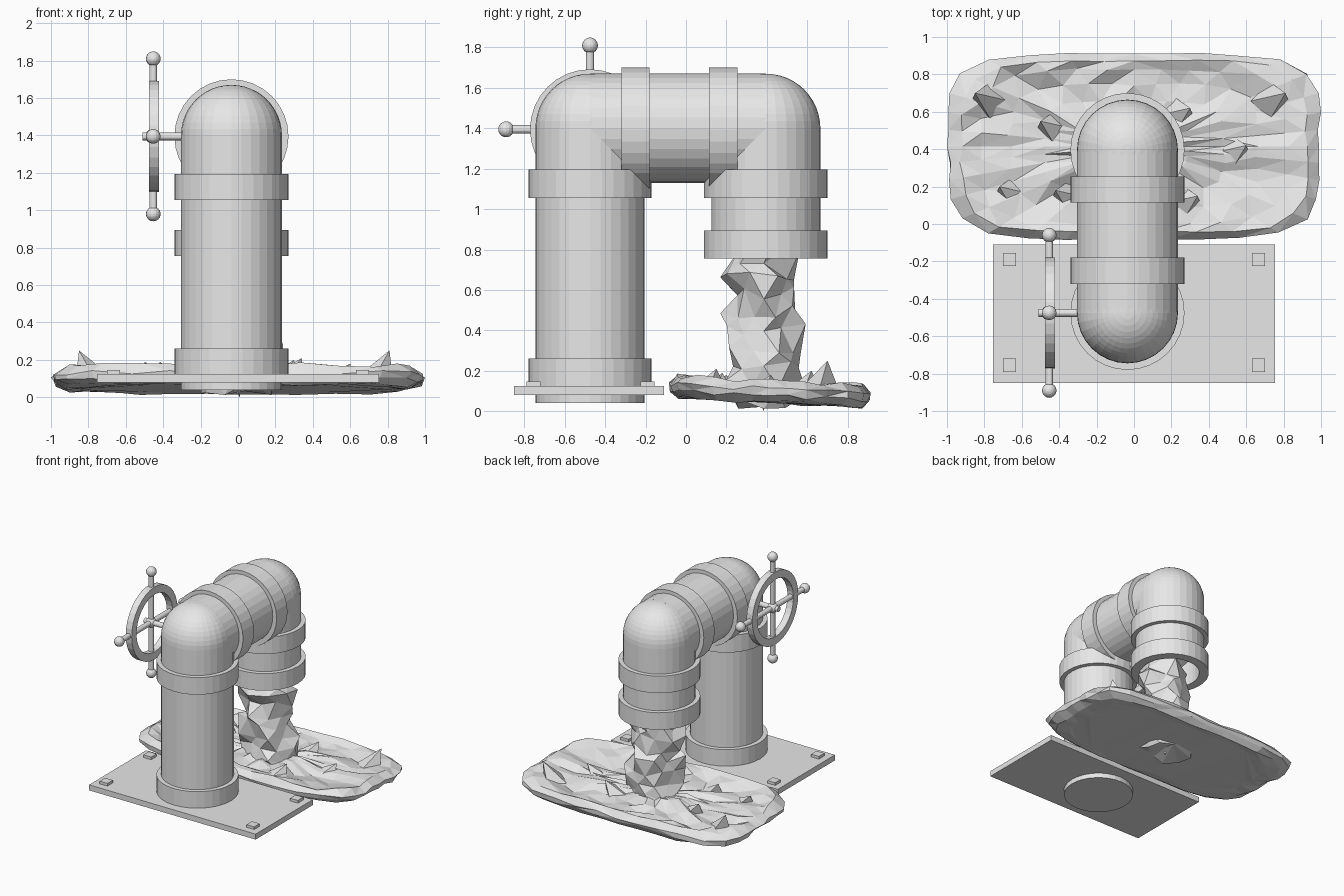
import bpy, bmesh, math, random
from mathutils import Vector

cube = bpy.data.objects.get("Cube")
if cube:
    bpy.data.objects.remove(cube, do_unlink=True)

random.seed(4)
grey = bpy.data.materials.new("light_grey")
grey.use_nodes = True
colour = (0.8, 0.8, 0.8, 1)
grey.diffuse_color = colour
grey.node_tree.nodes["Principled BSDF"].inputs["Base Color"].default_value = colour

PX, FRONT, REAR, TOP, R, COLLAR = -0.035, -0.475, 0.395, 1.4, 0.27, 0.305


def finish(name, bm):
    bmesh.ops.recalc_face_normals(bm, faces=bm.faces)
    mesh = bpy.data.meshes.new(name)
    bm.to_mesh(mesh)
    bm.free()
    mesh.materials.append(grey)
    obj = bpy.data.objects.new(name, mesh)
    bpy.context.collection.objects.link(obj)
    return obj


def rod(name, a, b, radius, sides=32):
    """Capped cylinder between two points."""
    a, b = Vector(a), Vector(b)
    bm = bmesh.new()
    bmesh.ops.create_cone(bm, cap_ends=True, segments=sides, radius1=radius,
                          radius2=radius, depth=(b - a).length)
    obj = finish(name, bm)
    obj.location = (a + b) / 2
    obj.rotation_euler = (b - a).to_track_quat('Z', 'Y').to_euler()
    return obj


def ball(name, centre, radius, u=32, v=24):
    bm = bmesh.new()
    bmesh.ops.create_uvsphere(bm, u_segments=u, v_segments=v, radius=radius)
    obj = finish(name, bm)
    obj.location = centre
    return obj


def box(name, low, high):
    bm = bmesh.new()
    bmesh.ops.create_cube(bm, size=1)
    for v in bm.verts:
        v.co = [low[i] if v.co[i] < 0 else high[i] for i in range(3)]
    return finish(name, bm)


def loft(name, rings, closed=False, triangles=False):
    """Skin a stack of point rings, capped unless the stack loops round."""
    bm = bmesh.new()
    loops = [[bm.verts.new(p) for p in ring] for ring in rings]
    pairs = list(zip(loops, loops[1:]))
    if closed:
        pairs.append((loops[-1], loops[0]))
    else:
        bm.faces.new(loops[0])
        bm.faces.new(loops[-1])
    for a, b in pairs:
        for i in range(len(a)):
            j = (i + 1) % len(a)
            bm.faces.new((a[i], a[j], b[j], b[i]))
    if triangles:
        bmesh.ops.triangulate(bm, faces=bm.faces)
    return finish(name, bm)


def circle(radius, z, sides=32):
    turns = [2 * math.pi * i / sides for i in range(sides)]
    return [(radius * math.cos(t), radius * math.sin(t), z) for t in turns]


def tube(name, outer, inner, low, high):
    return loft(name, [circle(outer, low), circle(outer, high),
                       circle(inner, high), circle(inner, low)], closed=True)


# Base plate and bolts
box("base_plate", (-0.755, -0.85, 0.08), (0.755, -0.11, 0.125))
for x in (-0.665, 0.665):
    for y in (-0.755, -0.19):
        box("bolt", (x - 0.035, y - 0.035, 0.12), (x + 0.035, y + 0.035, 0.147))

# Pipe runs and round elbows
rod("riser_pipe", (PX, FRONT, 0.04), (PX, FRONT, TOP), R)
rod("cross_pipe", (PX, FRONT, TOP), (PX, REAR, TOP), R)
rod("outlet_pipe", (PX, REAR, 1.0), (PX, REAR, TOP), R)
spout = tube("outlet_spout", R, 0.23, 0.77, 1.0)
spout.location = (PX, REAR, 0)
for y in (FRONT, REAR):
    ball("elbow", (PX, y, TOP), R)

# Collars
for y, low, high in ((FRONT, 0.12, 0.26), (FRONT, 1.055, 1.195), (REAR, 1.055, 1.195)):
    rod("upright_collar", (PX, y, low), (PX, y, high), COLLAR)
for low, high in ((-0.32, -0.18), (0.115, 0.255)):
    rod("cross_collar", (PX, low, 1.395), (PX, high, 1.395), COLLAR)
mouth = tube("outlet_collar", COLLAR, 0.23, 0.755, 0.895)
mouth.location = (PX, REAR, 0)

# Valve handwheel with crossed spokes and end knobs
WX, WZ = -0.45, 1.395
wheel = tube("handwheel_rim", 0.297, 0.235, -0.027, 0.027)
wheel.location = (WX, FRONT, WZ)
wheel.rotation_euler = (0, math.pi / 2, 0)
rod("valve_stem", (-0.51, FRONT, WZ), (PX, FRONT, WZ), 0.021, 16)
ball("wheel_hub", (WX - 0.005, FRONT, WZ), 0.04, 16, 12)
for axis in (Vector((0, 0, 0.415)), Vector((0, 0.415, 0))):
    centre = Vector((WX - 0.003, FRONT, WZ))
    rod("wheel_spoke", centre - axis, centre + axis, 0.021, 16)
    for end in (-axis, axis):
        ball("spoke_knob", centre + end, 0.039, 16, 12)

# Jagged falling water
stream = []
for k in range(10):
    z = 0.04 + k * 0.09
    ring = []
    for i in range(9):
        t = 2 * math.pi * (i + 0.5 * (k % 2)) / 9
        s = random.uniform(0.72, 1.22) * (0.85 if z > 0.7 else 1)
        ring.append((0.01 + 0.2 * s * math.cos(t), 0.385 + 0.18 * s * math.sin(t),
                     z + random.uniform(-0.035, 0.035)))
    stream.append(ring)
loft("water_stream", stream, triangles=True)

# Rough puddle: rounded rectangular rings, flat below and dished on top
puddle = []
SIDES = 36
for scale, height, rough in ((0.8, 0.045, 0.004), (0.91, 0.045, 0.012), (0.98, 0.075, 0.012),
                             (0.99, 0.11, 0.012), (0.92, 0.15, 0.014), (0.82, 0.14, 0.025),
                             (0.66, 0.115, 0.025), (0.48, 0.12, 0.03), (0.28, 0.13, 0.03),
                             (0.1, 0.12, 0.01)):
    ring = []
    for i in range(SIDES):
        t = 2 * math.pi * i / SIDES
        c, s = math.cos(t), math.sin(t)
        r = scale * (abs(c) ** 5 + abs(s) ** 5) ** -0.2
        r *= 1 + random.uniform(-1, 1) * min(rough, 0.02)
        x, y = r * c, 0.5 * r * s
        ring.append((max(-1, min(1, x)), 0.415 + y,
                     height - 0.05 * y + random.uniform(-1, 1) * rough))
    puddle.append(ring)
loft("water_puddle", puddle, triangles=True)

# Splash spikes leaning outwards, and a small drip below
for x, y, z, w in ((-0.85, 0.7, 0.25, 0.17), (0.81, 0.7, 0.25, 0.17), (0.34, 0.15, 0.21, 0.16),
                   (-0.42, 0.18, 0.19, 0.14), (-0.72, 0.2, 0.18, 0.15), (0.6, 0.42, 0.18, 0.15),
                   (-0.5, 0.55, 0.19, 0.15), (0.3, 0.62, 0.2, 0.15), (0.01, 0.385, 0, 0.06)):
    bm = bmesh.new()
    bmesh.ops.create_cone(bm, cap_ends=True, segments=4, radius1=w * 0.6, radius2=0, depth=1)
    for v in bm.verts:
        if v.co.z > 0:
            v.co = (x, y, z)
        else:
            inward = -math.copysign(w / 2, x)
            v.co = (x + inward + v.co.x, y - w / 4 + v.co.y, 0.1)
    finish("splash_spike", bm)
